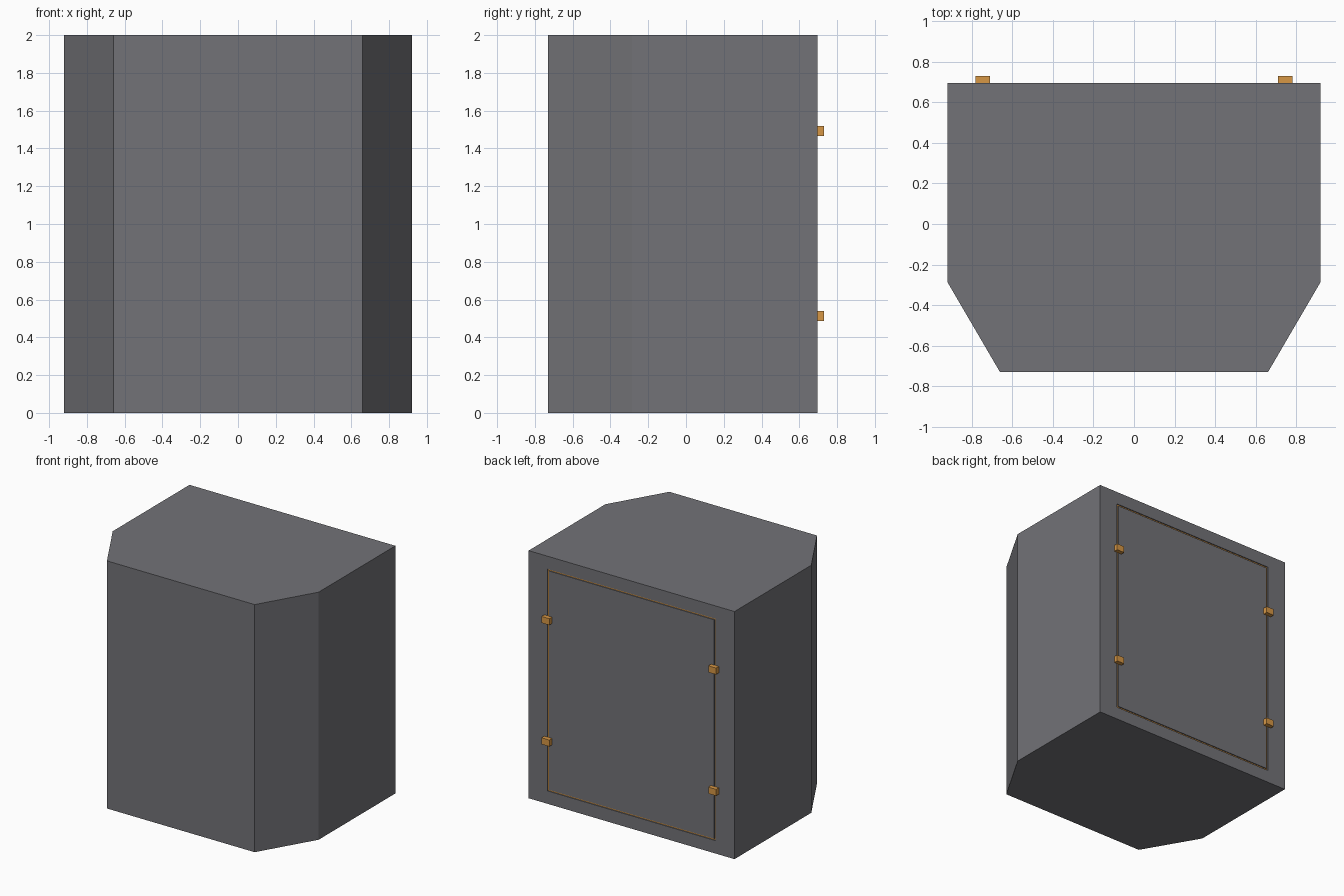
import bpy, bmesh

if "Cube" in bpy.data.objects:
    bpy.data.objects.remove(bpy.data.objects["Cube"])

HEIGHT, BACK = 2.0, 0.695
DOOR_X, DOOR_Z0, DOOR_Z1 = 0.745, 0.11, 1.89


def material(name, color):
    m = bpy.data.materials.new(name)
    m.diffuse_color = color
    m.use_nodes = True
    m.node_tree.nodes["Principled BSDF"].inputs["Base Color"].default_value = m.diffuse_color
    return m


grey = material("dark_grey", (0.17, 0.17, 0.185, 1))
orange = material("orange", (0.68, 0.31, 0.06, 1))


def finish(name, bm, mat):
    bmesh.ops.recalc_face_normals(bm, faces=bm.faces[:])
    me = bpy.data.meshes.new(name)
    bm.to_mesh(me)
    bm.free()
    ob = bpy.data.objects.new(name, me)
    me.materials.append(mat)
    bpy.context.collection.objects.link(ob)
    return ob


def ring(name, width, y0, y1, mat):
    """Rectangular frame centred on the door outline."""
    bm = bmesh.new()
    h = width / 2
    loops = []
    for sx, sz in ((-1, -1), (1, -1), (1, 1), (-1, 1)):
        z = DOOR_Z0 if sz < 0 else DOOR_Z1
        loops.append([bm.verts.new((sx * (DOOR_X + o), y, z + sz * o))
                      for o, y in ((-h, y0), (h, y0), (h, y1), (-h, y1))])
    for i in range(4):
        a, b = loops[i], loops[(i + 1) % 4]
        for j in range(4):
            k = (j + 1) % 4
            bm.faces.new((a[j], a[k], b[k], b[j]))
    return finish(name, bm, mat)


# Cabinet body with two chamfered front corners
half = [(0.66, -0.73), (0.92, -0.285), (0.92, BACK)]
profile = half + [(-x, y) for x, y in reversed(half)]
bm = bmesh.new()
base = bm.faces.new([bm.verts.new((x, y, 0)) for x, y in profile])
top = bmesh.ops.extrude_face_region(bm, geom=[base])["geom"]
bmesh.ops.translate(bm, vec=(0, 0, HEIGHT),
                    verts=[v for v in top if isinstance(v, bmesh.types.BMVert)])
# Extrusion may drop the base face, so close any open end
bmesh.ops.holes_fill(bm, edges=[e for e in bm.edges if e.is_boundary], sides=0)
body = finish("cabinet_body", bm, grey)

# Narrow gap around the rear door
cutter = ring("door_gap_cutter", 0.012, BACK - 0.02, BACK + 0.02, grey)
cutter.hide_render = True
cutter.hide_viewport = True
mod = body.modifiers.new("door_gap", 'BOOLEAN')
mod.operation = 'DIFFERENCE'
mod.solver = 'EXACT'
mod.object = cutter

# Orange seal lying in the gap
ring("door_seal", 0.012, BACK - 0.02, BACK - 0.008, orange)

# Door latches, two on each side
for side, sx in (("left", -1), ("right", 1)):
    for level, z in (("lower", 0.513), ("upper", 1.493)):
        bm = bmesh.new()
        bmesh.ops.create_cube(bm, size=1)
        bmesh.ops.scale(bm, vec=(0.07, 0.037, 0.052), verts=bm.verts)
        bmesh.ops.translate(bm, vec=(sx * DOOR_X, BACK + 0.0165, z), verts=bm.verts)
        finish(f"{level}_{side}_latch", bm, orange)
